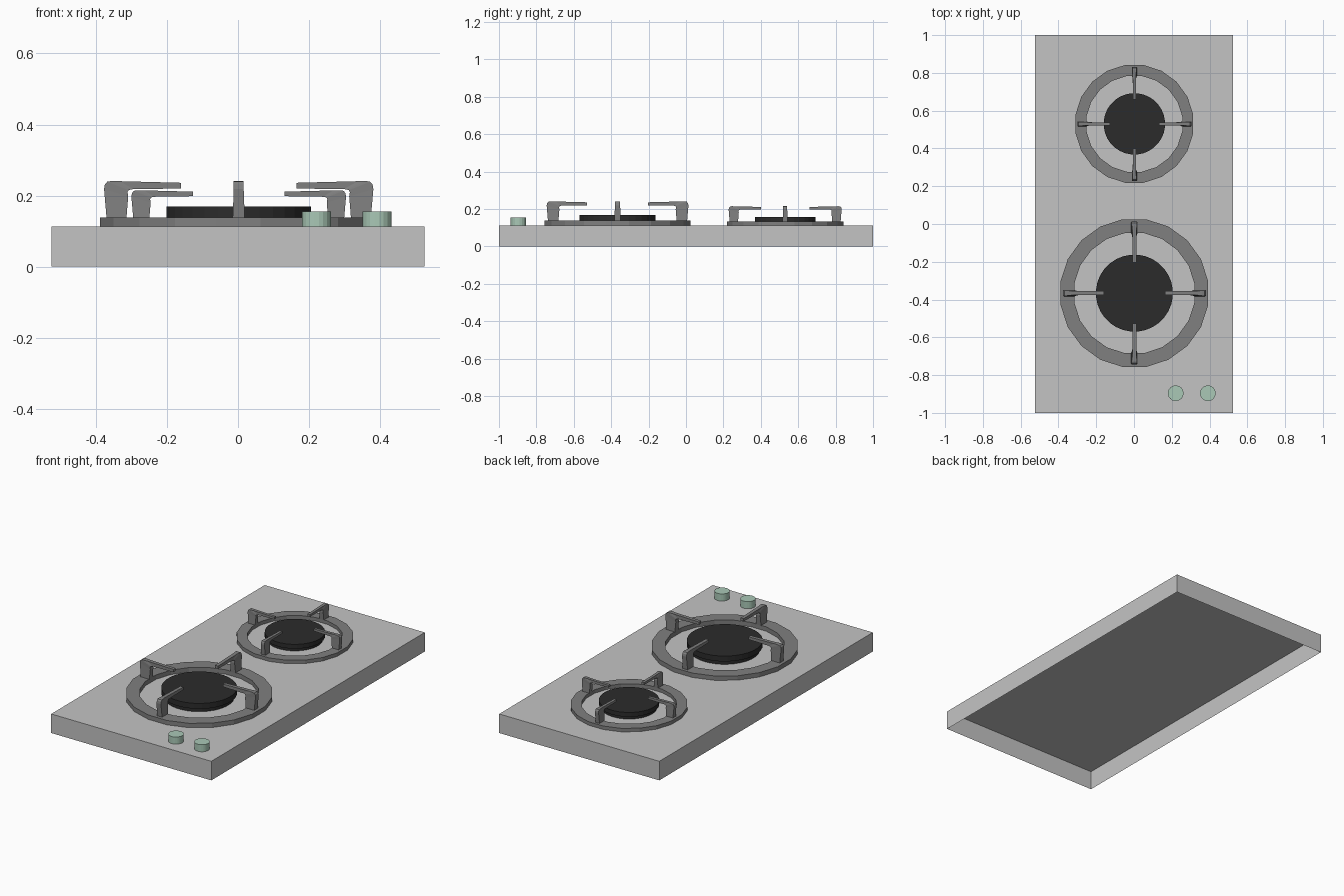
import bpy, bmesh, math
from mathutils import Matrix

if "Cube" in bpy.data.objects:
    bpy.data.objects.remove(bpy.data.objects["Cube"])

TOP = 0.113  # height of the hob plate


def material(name, rgb):
    m = bpy.data.materials.new(name)
    m.diffuse_color = (*rgb, 1)
    m.use_nodes = True
    m.node_tree.nodes["Principled BSDF"].inputs["Base Color"].default_value = m.diffuse_color
    return m


STEEL = material("brushed_steel", (0.55, 0.55, 0.55))
IRON = material("grey_iron", (0.215, 0.215, 0.215))
BLACK = material("black_enamel", (0.024, 0.024, 0.024))
GREEN = material("pale_green", (0.40, 0.58, 0.47))


def finish(name, bm, mat, loc=(0, 0, 0), scale=1.0):
    bmesh.ops.recalc_face_normals(bm, faces=bm.faces)
    me = bpy.data.meshes.new(name)
    bm.to_mesh(me)
    bm.free()
    me.materials.append(mat)
    ob = bpy.data.objects.new(name, me)
    ob.location = loc
    ob.scale = (scale,) * 3
    bpy.context.collection.objects.link(ob)
    return ob


def lathe(profile, sides, cap=False):
    """Revolve (radius, z) points with flats on the axes; optional top face."""
    bm = bmesh.new()
    k = 1 / math.cos(math.pi / sides)
    rings = []
    for r, z in profile:
        angles = [(i + 0.5) * math.tau / sides for i in range(sides)]
        rings.append([bm.verts.new((r * k * math.cos(a), r * k * math.sin(a), z)) for a in angles])
    for a, b in zip(rings, rings[1:]):
        for i in range(sides):
            j = (i + 1) % sides
            bm.faces.new((a[i], a[j], b[j], b[i]))
    if cap:
        bm.faces.new(rings[-1])
    return bm


def support_mesh(angle):
    """Bent pan support: foot, rounded elbow and tapering arm: (r, z, half width)."""
    outer = [(0.372, 0.024, 0.017), (0.379, 0.105, 0.014), (0.377, 0.118, 0.014),
             (0.370, 0.126, 0.014), (0.358, 0.128, 0.014), (0.335, 0.1275, 0.011),
             (0.162, 0.123, 0.010)]
    inner = [(0.316, 0.024, 0.017), (0.311, 0.085, 0.014), (0.313, 0.097, 0.014),
             (0.310, 0.102, 0.014), (0.304, 0.1045, 0.012), (0.296, 0.105, 0.011),
             (0.162, 0.107, 0.010)]
    bm = bmesh.new()
    loops = []
    for o, i in zip(outer, inner):
        loops.append([bm.verts.new((p[0], s * p[2], p[1]))
                      for p, s in ((o, -1), (o, 1), (i, 1), (i, -1))])
    for a, b in zip(loops, loops[1:]):
        for q in range(4):
            w = (q + 1) % 4
            bm.faces.new((a[q], a[w], b[w], b[q]))
    bm.faces.new(loops[0])
    bm.faces.new(loops[-1])
    bm.transform(Matrix.Rotation(angle, 4, 'Z'))
    return bm


# Hob plate: a shell that is open underneath
bm = bmesh.new()
bmesh.ops.create_cube(bm, size=1, matrix=Matrix.Translation((0, 0, TOP / 2))
                      @ Matrix.Diagonal((1.05, 2, TOP, 1)))
bm.normal_update()
bmesh.ops.delete(bm, geom=[f for f in bm.faces if f.normal.z < -0.5], context='FACES_ONLY')
finish("hob_plate", bm, STEEL)

# Two burners, the rear one being a smaller copy
for label, y, size in (("front", -0.366, 1.0), ("rear", 0.53, 0.797)):
    loc = (0.002, y, TOP)
    finish(label + "_grate_ring", lathe([(0.391, 0), (0.391, 0.026), (0.318, 0.026), (0.318, 0)], 20),
           IRON, loc, size)
    finish(label + "_burner_cap", lathe([(0.188, 0), (0.188, 0.024), (0.203, 0.024), (0.203, 0.056)], 32, True),
           BLACK, loc, size)
    for n in range(4):
        finish(f"{label}_pan_support_{n + 1}", support_mesh(n * math.pi / 2), IRON, loc, size)

# Control knobs
for label, x in (("left", 0.221), ("right", 0.391)):
    finish(label + "_knob", lathe([(0.041, 0), (0.041, 0.042)], 20, True), GREEN, (x, -0.896, TOP))
